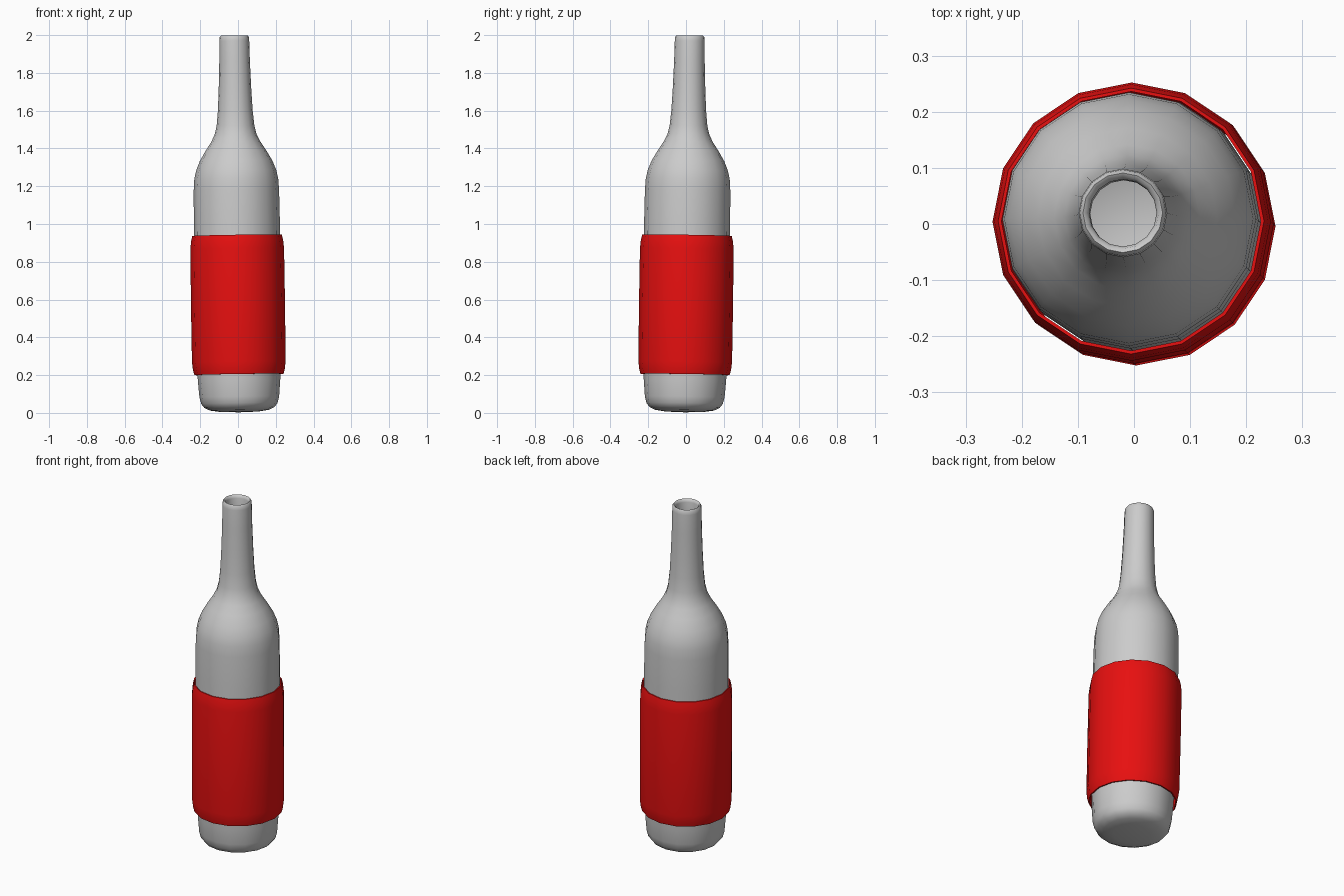
import bpy, bmesh, math
from mathutils import Vector, Matrix

if "Cube" in bpy.data.objects:
    bpy.data.objects.remove(bpy.data.objects["Cube"])

SIDES = 16
# the whole bottle leans slightly to the left and back
LEAN = Vector((0, 0, 1)).rotation_difference(Vector((-0.014, 0.014, 1))).to_matrix().to_4x4()
PIVOT = Vector((0, 0, 0.57))
TILT = Matrix.Translation(PIVOT) @ LEAN @ Matrix.Translation(-PIVOT)


def lathe(name, profile, closed=False):
    """Spin a (radius, height) profile around z."""
    bm = bmesh.new()
    verts = [bm.verts.new((r, 0, z)) for r, z in profile]
    edges = [bm.edges.new(p) for p in zip(verts, verts[1:])]
    if closed:
        edges.append(bm.edges.new((verts[-1], verts[0])))
    bmesh.ops.spin(bm, geom=verts + edges, axis=(0, 0, 1), cent=(0, 0, 0),
                   angle=math.tau, steps=SIDES)
    bmesh.ops.remove_doubles(bm, verts=bm.verts, dist=1e-5)
    bmesh.ops.transform(bm, matrix=TILT, verts=bm.verts)
    bmesh.ops.recalc_face_normals(bm, faces=bm.faces)
    mesh = bpy.data.meshes.new(name)
    bm.to_mesh(mesh)
    bm.free()
    obj = bpy.data.objects.new(name, mesh)
    bpy.context.collection.objects.link(obj)
    bpy.ops.object.select_all(action='DESELECT')
    obj.select_set(True)
    bpy.context.view_layer.objects.active = obj
    bpy.ops.object.shade_smooth_by_angle(angle=math.radians(50))
    return obj


# hollow bottle: outside from base to lip, then back down the inside
outer = [(0, 0.003), (0.10, 0.006), (0.155, 0.014), (0.185, 0.028), (0.202, 0.05),
         (0.211, 0.085), (0.218, 0.17), (0.223, 0.30), (0.228, 0.60), (0.228, 1.00),
         (0.226, 1.18), (0.222, 1.24), (0.212, 1.285), (0.192, 1.335), (0.160, 1.39),
         (0.130, 1.435), (0.111, 1.475), (0.100, 1.52), (0.092, 1.60), (0.086, 1.72),
         (0.081, 1.86), (0.079, 1.97), (0.077, 1.99), (0.071, 1.998)]
inner = [(0.064, 1.994), (0.060, 1.98), (0.060, 1.86), (0.068, 1.60), (0.085, 1.47),
         (0.165, 1.34), (0.20, 1.24), (0.205, 1.0), (0.195, 0.10), (0.15, 0.04), (0, 0.03)]
lathe("bottle", outer + inner)

# loose sleeve label, drawn in slightly at both ends
label = lathe("label", [(0.229, 0.203), (0.236, 0.203), (0.243, 0.23), (0.248, 0.27),
                        (0.249, 0.57), (0.248, 0.87), (0.244, 0.91), (0.237, 0.94),
                        (0.231, 0.94), (0.238, 0.87), (0.239, 0.57), (0.238, 0.27)],
              closed=True)
red = bpy.data.materials.new("label_red")
red.diffuse_color = (0.8, 0.005, 0.005, 1)
red.use_nodes = True
red.node_tree.nodes["Principled BSDF"].inputs["Base Color"].default_value = red.diffuse_color
label.data.materials.append(red)
